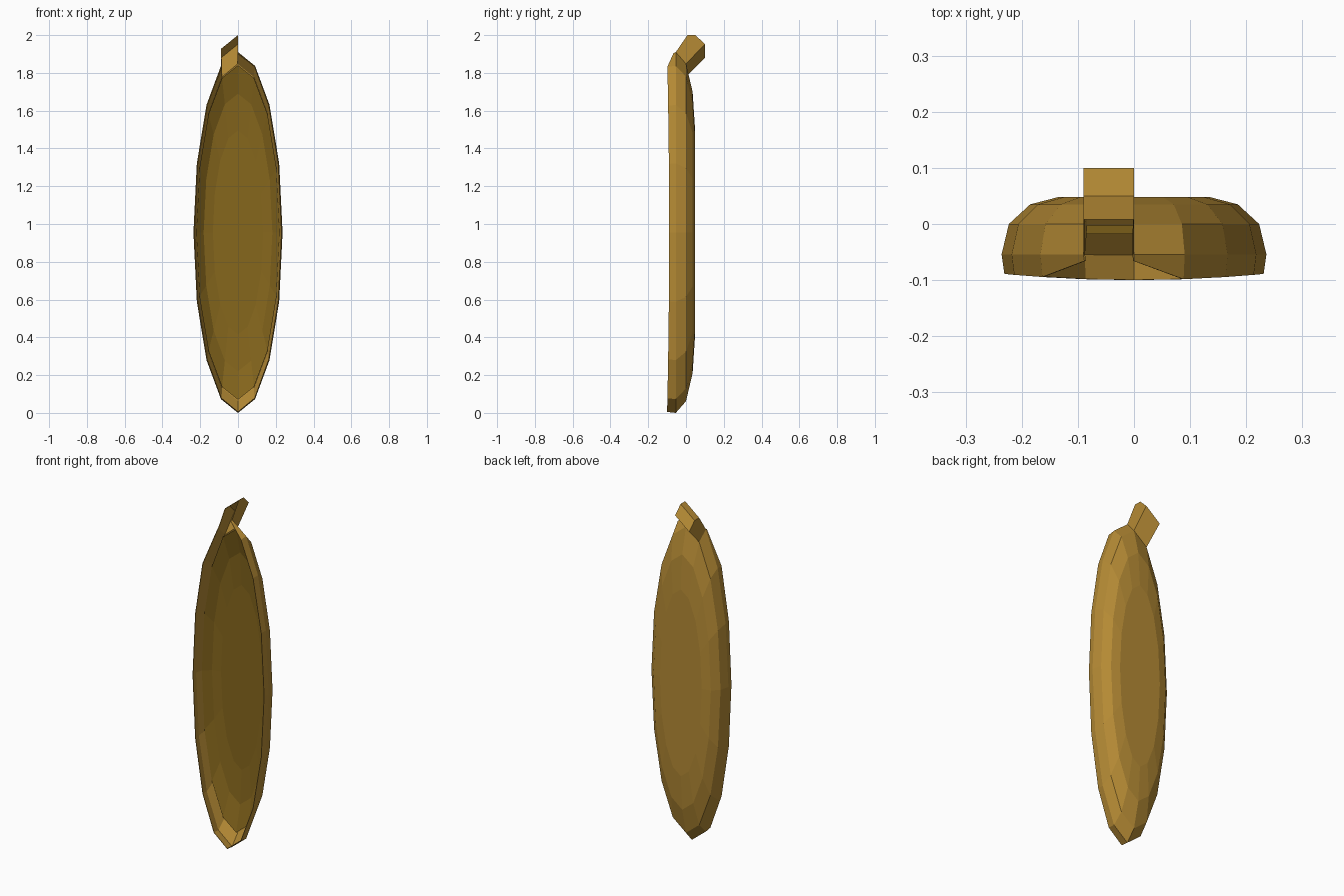
import bpy, bmesh, math

if "Cube" in bpy.data.objects:
    bpy.data.objects.remove(bpy.data.objects["Cube"])

SIDES = 16
CZ = 0.955          # height of the dish centre


def material(name, rgb):
    m = bpy.data.materials.new(name)
    m.diffuse_color = (*rgb, 1)
    m.use_nodes = True
    m.node_tree.nodes["Principled BSDF"].inputs["Base Color"].default_value = m.diffuse_color
    return m


ochre = material("ochre", (0.46, 0.255, 0.035))
olive = material("dark olive", (0.24, 0.135, 0.012))


def ring(bm, rx, rz, y):
    """Elliptical loop facing front; vertex 0 is the top tip, going to +x."""
    loop = []
    for i in range(SIDES):
        a = 2 * math.pi * i / SIDES
        yy = y(i, a) if callable(y) else y
        loop.append(bm.verts.new((rx * math.sin(a), yy, CZ + rz * math.cos(a))))
    return loop


def bridge(bm, rings, open_bands=0):
    """Join loops with quads and close the last one; may leave a gap at the spout."""
    for k in range(len(rings) - 1):
        for i in range(SIDES):
            if i == SIDES - 1 and k < open_bands:
                continue
            j = (i + 1) % SIDES
            a, b = rings[k], rings[k + 1]
            bm.faces.new((a[i], a[j], b[j], b[i]))
    return bm.faces.new(rings[-1])


def finish(bm, name, mat, thickness=0):
    me = bpy.data.meshes.new(name)
    bm.to_mesh(me)
    bm.free()
    me.materials.append(mat)
    ob = bpy.data.objects.new(name, me)
    bpy.context.collection.objects.link(ob)
    if thickness:
        wall = ob.modifiers.new("wall", 'SOLIDIFY')
        wall.thickness = thickness
        wall.offset = -1
    return ob


# front lip: slightly wavy, dipping where the spout begins
def lip(i, a):
    return -0.066 if i in (0, SIDES - 1) else -0.089 - 0.011 * math.cos(a) ** 2


# hollow dish: lip, widest belt, then narrowing to a flat back
bm = bmesh.new()
rings = [ring(bm, 0.231, 0.95, lip),
         ring(bm, 0.236, 0.955, -0.054),
         ring(bm, 0.223, 0.893, 0.0),
         ring(bm, 0.185, 0.745, 0.035),
         ring(bm, 0.135, 0.545, 0.048)]
back = bridge(bm, rings, open_bands=2)


# angled spout: a channel with a closed end, open at the front
def spout_side(i):
    top, base = rings[1][i], rings[2][i]
    x, z = top.co.x, top.co.z
    mid = [bm.verts.new((x, y, z + dz)) for y, dz in
           ((0.008, 0.09), (0.05, 0.09), (0.1, 0.042))]
    return [top] + mid + [base]


right, left = spout_side(0), spout_side(SIDES - 1)
bm.faces.new(right)
bm.faces.new(left)
for k in range(1, 4):
    bm.faces.new((right[k], right[k + 1], left[k + 1], left[k]))

# normals face outward so the wall thickness grows inward
bmesh.ops.recalc_face_normals(bm, faces=bm.faces)
back.normal_update()
if back.normal.y < 0:
    bmesh.ops.reverse_faces(bm, faces=bm.faces)
finish(bm, "hollow_dish", ochre, 0.003)

# dark lining over the inside of the dish
bm = bmesh.new()
lining = bridge(bm, [ring(bm, 0.221, 0.885, -0.018),
                     ring(bm, 0.182, 0.735, 0.02),
                     ring(bm, 0.133, 0.54, 0.033)])
lining.normal_update()
if lining.normal.y > 0:
    bmesh.ops.reverse_faces(bm, faces=bm.faces)
finish(bm, "lining", olive)
